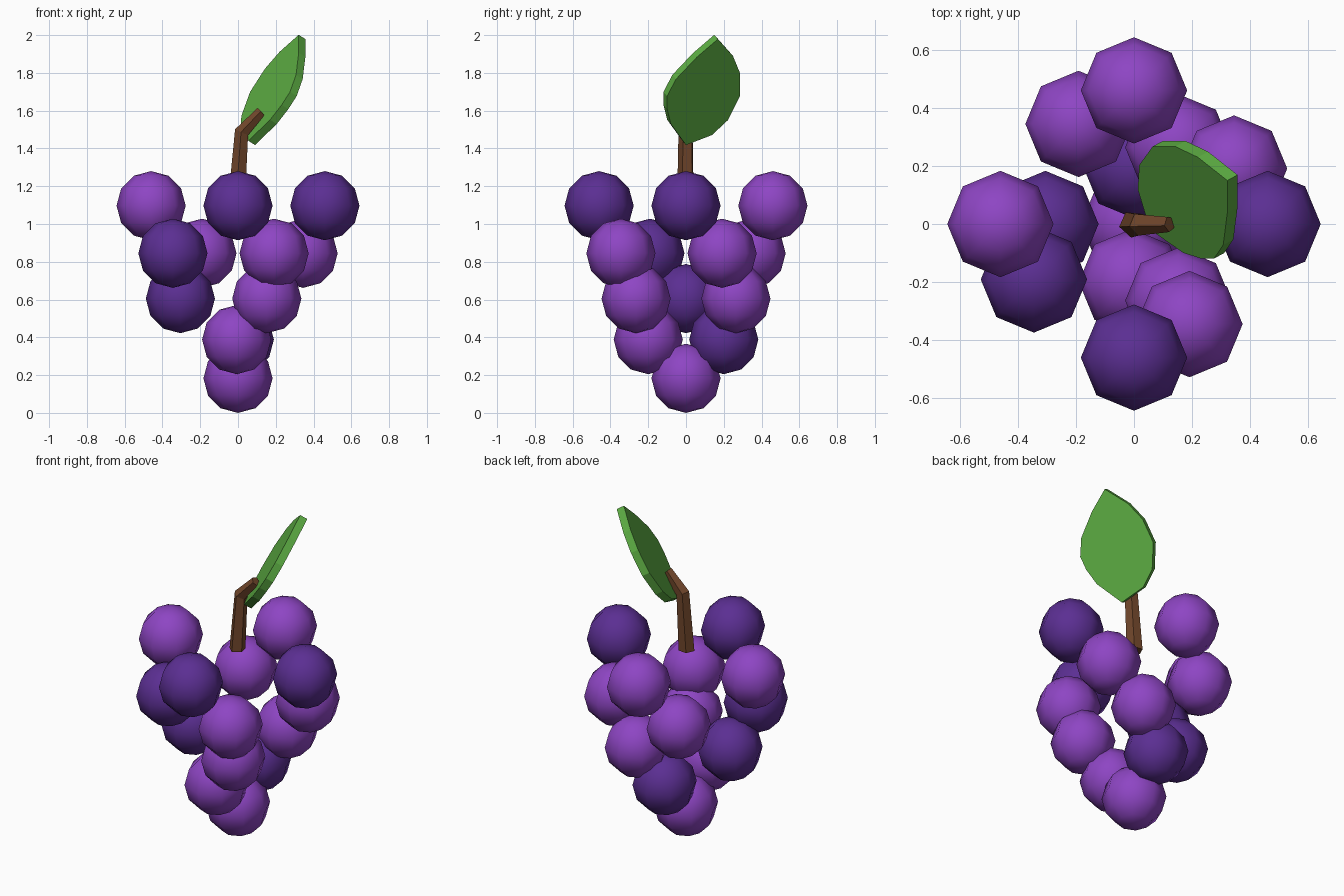
import bpy, bmesh
from math import cos, sin, radians
from mathutils import Vector, Matrix

cube = bpy.data.objects.get("Cube")
if cube:
    bpy.data.objects.remove(cube, do_unlink=True)


def material(name, rgb):
    m = bpy.data.materials.new(name)
    m.use_nodes = True
    m.diffuse_color = (*rgb, 1)
    m.node_tree.nodes["Principled BSDF"].inputs["Base Color"].default_value = (*rgb, 1)
    return m


light_purple = material("light purple", (0.27, 0.06, 0.55))
dark_purple = material("dark purple", (0.105, 0.028, 0.29))
leaf_green = material("leaf green", (0.107, 0.41, 0.055))
stem_brown = material("stem brown", (0.165, 0.062, 0.024))


def add_object(name, bm, mat, smooth=False):
    bmesh.ops.recalc_face_normals(bm, faces=bm.faces)
    mesh = bpy.data.meshes.new(name)
    for f in bm.faces:
        f.smooth = smooth
    bm.to_mesh(mesh)
    bm.free()
    mesh.materials.append(mat)
    obj = bpy.data.objects.new(name, mesh)
    bpy.context.collection.objects.link(obj)
    return obj


# Grapes: tiers of (height, ring radius, start angle, shades by turn; D is dark)
tiers = [
    (1.097, 0.46, 0, "DLLD"),
    (0.845, 0.394, 29, "LLDL"),
    (0.605, 0.305, 60, "LDL"),
    (0.388, 0.2, 88, "DL"),
    (0.183, 0, 0, "L"),
]
for t, (z, ring, start, shades) in enumerate(tiers):
    for i, shade in enumerate(shades):
        a = radians(start + 360 * i / len(shades))
        bm = bmesh.new()
        bmesh.ops.create_uvsphere(bm, u_segments=8, v_segments=6, radius=0.183)
        grape = add_object(f"grape_{t + 1}_{i + 1}", bm,
                           dark_purple if shade == "D" else light_purple, True)
        grape.location = (ring * cos(a), ring * sin(a), z)

# Stem: five-sided tapered tube with one bend
bm = bmesh.new()
rings = []
for x, z, radius, tilt in [(-0.005, 1.14, 0.047, 0), (0.02, 1.485, 0.04, 25), (0.123, 1.595, 0.028, 48)]:
    place = Matrix.Translation((x, 0, z)) @ Matrix.Rotation(radians(tilt), 4, 'Y')
    angles = [radians(48 + 72 * i) for i in range(5)]
    rings.append([bm.verts.new(place @ Vector((radius * cos(a), radius * sin(a), 0))) for a in angles])
for low, high in zip(rings, rings[1:]):
    for i in range(5):
        j = (i + 1) % 5
        bm.faces.new((low[i], low[j], high[j], high[i]))
bm.faces.new(rings[0])
bm.faces.new(rings[-1])
add_object("stem", bm, stem_brown)

# Leaf: side outline (y, z) laid on a slanted plane, then thickened
outline = [(0, 1.418), (0.138, 1.471), (0.222, 1.55), (0.286, 1.677), (0.286, 1.799),
           (0.249, 1.889), (0.169, 1.979), (0.058, 1.884), (-0.053, 1.767),
           (-0.1, 1.677), (-0.1, 1.608), (-0.08, 1.529)]
slope_y, slope_z = -0.547, 0.64
normal = Vector((1, -slope_y, -slope_z)).normalized()
bm = bmesh.new()
under = [bm.verts.new((0.09 + slope_y * y + slope_z * (z - 1.418), y, z)) for y, z in outline]
face = bm.faces.new(under)
new = bmesh.ops.extrude_face_region(bm, geom=[face], use_keep_orig=True)["geom"]
bmesh.ops.translate(bm, vec=normal * -0.046,
                    verts=[g for g in new if isinstance(g, bmesh.types.BMVert)])
add_object("leaf", bm, leaf_green)
